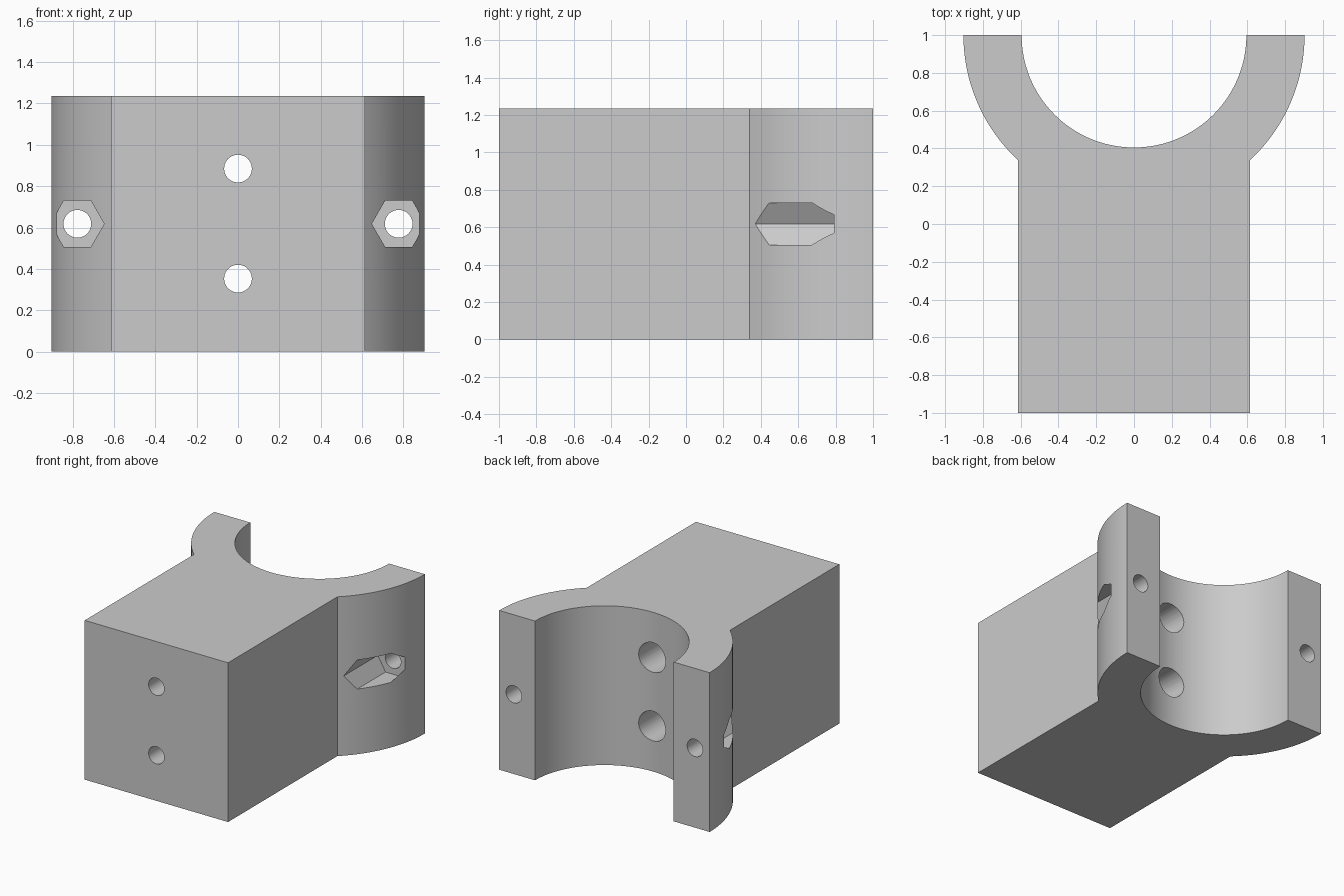
import bpy, bmesh, math
from mathutils import Matrix

if "Cube" in bpy.data.objects:
    bpy.data.objects.remove(bpy.data.objects["Cube"])

H = 1.235            # height
R_OUT, R_IN = 0.903, 0.595   # cradle radii, centred on (0, 1)
HALF_W = 0.615       # half width of the block
MID = 0.618          # height of the clamp bolts

grey = bpy.data.materials.new("plain grey")
grey.diffuse_color = (0.6, 0.6, 0.6, 1)
grey.use_nodes = True
grey.node_tree.nodes["Principled BSDF"].inputs["Base Color"].default_value = grey.diffuse_color


def arc(r, a0, a1, n):
    """Points on a circle around the cradle axis, angles in radians."""
    return [(r * math.cos(a0 + (a1 - a0) * i / n),
             1 + r * math.sin(a0 + (a1 - a0) * i / n)) for i in range(n + 1)]


def add_object(name, bm):
    bmesh.ops.recalc_face_normals(bm, faces=bm.faces[:])
    me = bpy.data.meshes.new(name)
    bm.to_mesh(me)
    bm.free()
    me.materials.append(grey)
    ob = bpy.data.objects.new(name, me)
    bpy.context.collection.objects.link(ob)
    return ob


def cutter(name, x, z, y0, y1, r, sides):
    """Prism along y with a corner pointing along x."""
    bm = bmesh.new()
    bmesh.ops.create_cone(bm, cap_ends=True, segments=sides, radius1=r,
                          radius2=r, depth=y1 - y0)
    if sides == 6:   # corners to the left and right
        corner = max(bm.verts, key=lambda v: v.co.x).co
        bmesh.ops.rotate(bm, verts=bm.verts[:], matrix=Matrix.Rotation(
            -math.atan2(corner.y, corner.x), 3, 'Z'))
    bmesh.ops.rotate(bm, verts=bm.verts[:],
                     matrix=Matrix.Rotation(math.pi / 2, 3, 'X'))
    bmesh.ops.translate(bm, verts=bm.verts[:], vec=(x, (y0 + y1) / 2, z))
    ob = add_object(name, bm)
    ob.hide_render = True
    return ob


# Block and half-round cradle as one extruded outline
a = math.acos(HALF_W / R_OUT)
outline = ([(-HALF_W, -1), (HALF_W, -1)]
           + arc(R_OUT, -a, 0, 28)
           + arc(R_IN, 0, -math.pi, 72)
           + arc(R_OUT, -math.pi, -math.pi + a, 28))
bm = bmesh.new()
base = bm.faces.new([bm.verts.new((x, y, 0)) for x, y in outline])
top = bmesh.ops.extrude_face_region(bm, geom=[base])["geom"]
bmesh.ops.translate(bm, vec=(0, 0, H),
                    verts=[g for g in top if isinstance(g, bmesh.types.BMVert)])
body = add_object("clamp_body", bm)

cutters = []
# Mounting bolt holes, widened for the bolt heads on the cradle side
for z in (0.353, 0.885):
    cutters.append(cutter("mounting_hole", 0, z, -1.2, 0.8, 0.067, 40))
    cutters.append(cutter("head_recess", 0, z, -0.79, 0.8, 0.115, 40))
# Clamp bolt holes and hexagonal nut pockets in both arms
for side in (-1, 1):
    cutters.append(cutter("clamp_hole", side * 0.777, MID, 0.2, 1.2, 0.067, 40))
    cutters.append(cutter("nut_pocket", side * 0.777, MID, 0.25, 0.79, 0.13, 6))

for c in cutters:
    m = body.modifiers.new(c.name, 'BOOLEAN')
    m.operation, m.solver, m.object = 'DIFFERENCE', 'EXACT', c

# Apply the cuts and remove the cutters
bpy.context.view_layer.update()
cut = bpy.data.meshes.new_from_object(
    body.evaluated_get(bpy.context.evaluated_depsgraph_get()))
body.modifiers.clear()
body.data = cut
for c in cutters:
    bpy.data.objects.remove(c)

bpy.context.view_layer.objects.active = body
body.select_set(True)
bpy.ops.object.shade_smooth_by_angle(angle=math.radians(30))
